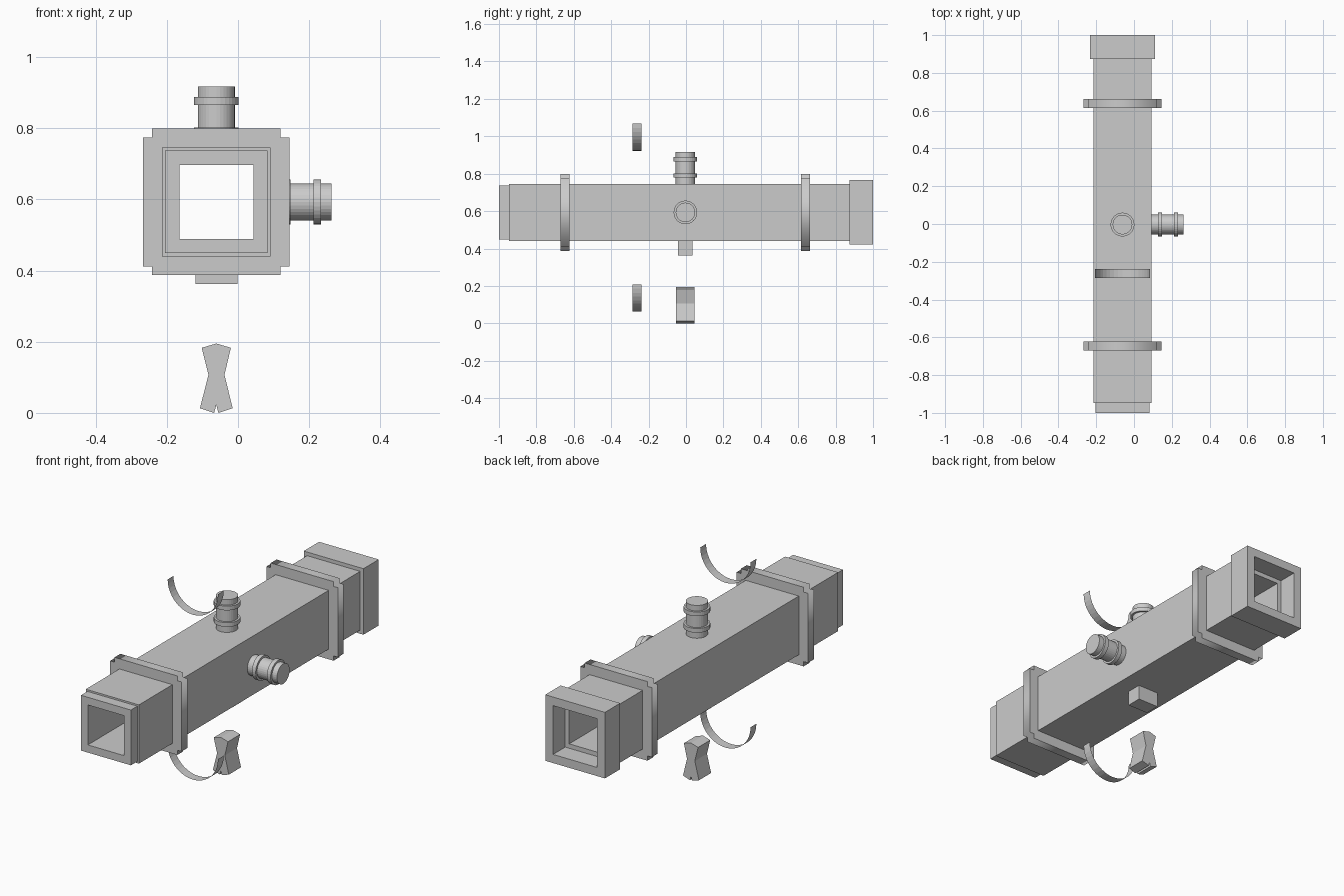
import bpy, bmesh, math
from mathutils import Matrix, Vector

if "Cube" in bpy.data.objects:
    bpy.data.objects.remove(bpy.data.objects["Cube"])

CX, CZ = -0.061, 0.593   # axis of the square duct


def finish(name, bm, recalc=True):
    if recalc:
        bmesh.ops.recalc_face_normals(bm, faces=bm.faces)
    me = bpy.data.meshes.new(name)
    bm.to_mesh(me)
    bm.free()
    ob = bpy.data.objects.new(name, me)
    bpy.context.collection.objects.link(ob)
    return ob


def square_duct(name, profile):
    """Closed (y, half width) profile carried round a square."""
    bm = bmesh.new()
    corners = [(-1, -1), (1, -1), (1, 1), (-1, 1)]
    rings = [[bm.verts.new((CX + h * a, y, CZ + h * b)) for a, b in corners] for y, h in profile]
    for r, s in zip(rings, rings[1:] + rings[:1]):
        for i in range(4):
            j = (i + 1) % 4
            bm.faces.new((r[i], r[j], s[j], s[i]))
    return finish(name, bm)


def prism(name, points, y0, y1):
    """Extrude an (x, z) outline along y."""
    bm = bmesh.new()
    face = bm.faces.new([bm.verts.new((x, y0, z)) for x, z in points])
    ext = bmesh.ops.extrude_face_region(bm, geom=[face])
    verts = [v for v in ext["geom"] if isinstance(v, bmesh.types.BMVert)]
    bmesh.ops.translate(bm, verts=verts, vec=(0, y1 - y0, 0))
    return finish(name, bm)


def flange(name, y):
    """Notched square collar with a square hole."""
    a, b, h = 0.206, 0.181, 0.15
    q = [(a, b), (b, b), (b, a)]
    outer = []
    for k in range(4):
        for x, z in q:
            for _ in range(k):
                x, z = -z, x
            outer.append((x, z))
    hole = [(h, h), (-h, h), (-h, -h), (h, -h)]
    cu = bpy.data.curves.new(name, "CURVE")
    cu.dimensions, cu.fill_mode, cu.extrude = "2D", "BOTH", 0.024
    for pts in (outer, hole):
        sp = cu.splines.new("POLY")
        sp.points.add(len(pts) - 1)
        for p, (x, z) in zip(sp.points, pts):
            p.co = (x, z, 0, 1)
        sp.use_cyclic_u = True
    ob = bpy.data.objects.new(name, cu)
    bpy.context.collection.objects.link(ob)
    ob.location = (CX, y, CZ)
    ob.rotation_euler = (math.pi / 2, 0, 0)
    bpy.ops.object.select_all(action="DESELECT")
    ob.select_set(True)
    bpy.context.view_layer.objects.active = ob
    bpy.ops.object.convert(target="MESH")


def port(name, rot):
    """Round stub with two collars, turned along local z and set on the duct."""
    r, c = 0.052, 0.063
    profile = [(0.148, r), (0.187, r), (0.187, c), (0.209, c), (0.209, r),
               (0.273, r), (0.273, c), (0.295, c), (0.295, r), (0.324, r)]
    n = 32
    bm = bmesh.new()
    rings = [[bm.verts.new((q * math.cos(math.tau * i / n), q * math.sin(math.tau * i / n), z))
              for i in range(n)] for z, q in profile]
    for s, t in zip(rings, rings[1:]):
        for i in range(n):
            j = (i + 1) % n
            bm.faces.new((s[i], s[j], t[j], t[i]))
    bm.faces.new(rings[0])
    bm.faces.new(rings[-1])
    bm.transform(Matrix.Translation((CX, -0.003, CZ)) @ rot)
    return finish(name, bm)


def arc_strip(name, top):
    """Thin half-round strip, open upwards."""
    r, n = 0.145, 20
    bm = bmesh.new()
    rows = []
    for i in range(n + 1):
        t = math.pi + math.pi * i / n
        rows.append([bm.verts.new((CX + r * math.cos(t), y, top + r * math.sin(t)))
                     for y in (-0.285, -0.237)])
    for s, t in zip(rows, rows[1:]):
        bm.faces.new((s[0], t[0], t[1], s[1]))
    return finish(name, bm, False)


# Hollow duct: narrow spigot in front, wide socket at the back
square_duct("duct", [(-1, 0.144), (-0.947, 0.144), (-0.947, 0.153), (0.874, 0.153),
                     (0.874, 0.172), (1, 0.172), (1, 0.127), (0.9, 0.127),
                     (0.9, 0.104), (-1, 0.104)])

# Notched flanges
flange("front_flange", -0.647)
flange("back_flange", 0.639)

# Round ports on the top and right side
port("top_port", Matrix.Identity(4))
port("side_port", Matrix.Rotation(math.pi / 2, 4, "Y"))

# Block under the duct
prism("bottom_block", [(CX - 0.059, 0.363), (CX + 0.059, 0.363),
                       (CX + 0.059, 0.445), (CX - 0.059, 0.445)], -0.044, 0.036)

# Waisted foot with a small notch underneath
prism("waisted_foot", [(-0.102, 0.183), (-0.061, 0.195), (-0.02, 0.183), (-0.038, 0.107),
                       (-0.015, 0.013), (-0.055, 0.0), (-0.061, 0.022), (-0.067, 0.0),
                       (-0.107, 0.013), (-0.083, 0.107)], -0.054, 0.046)

# Loose half-round strips above and below
arc_strip("upper_strip", 1.067)
arc_strip("lower_strip", 0.208)
